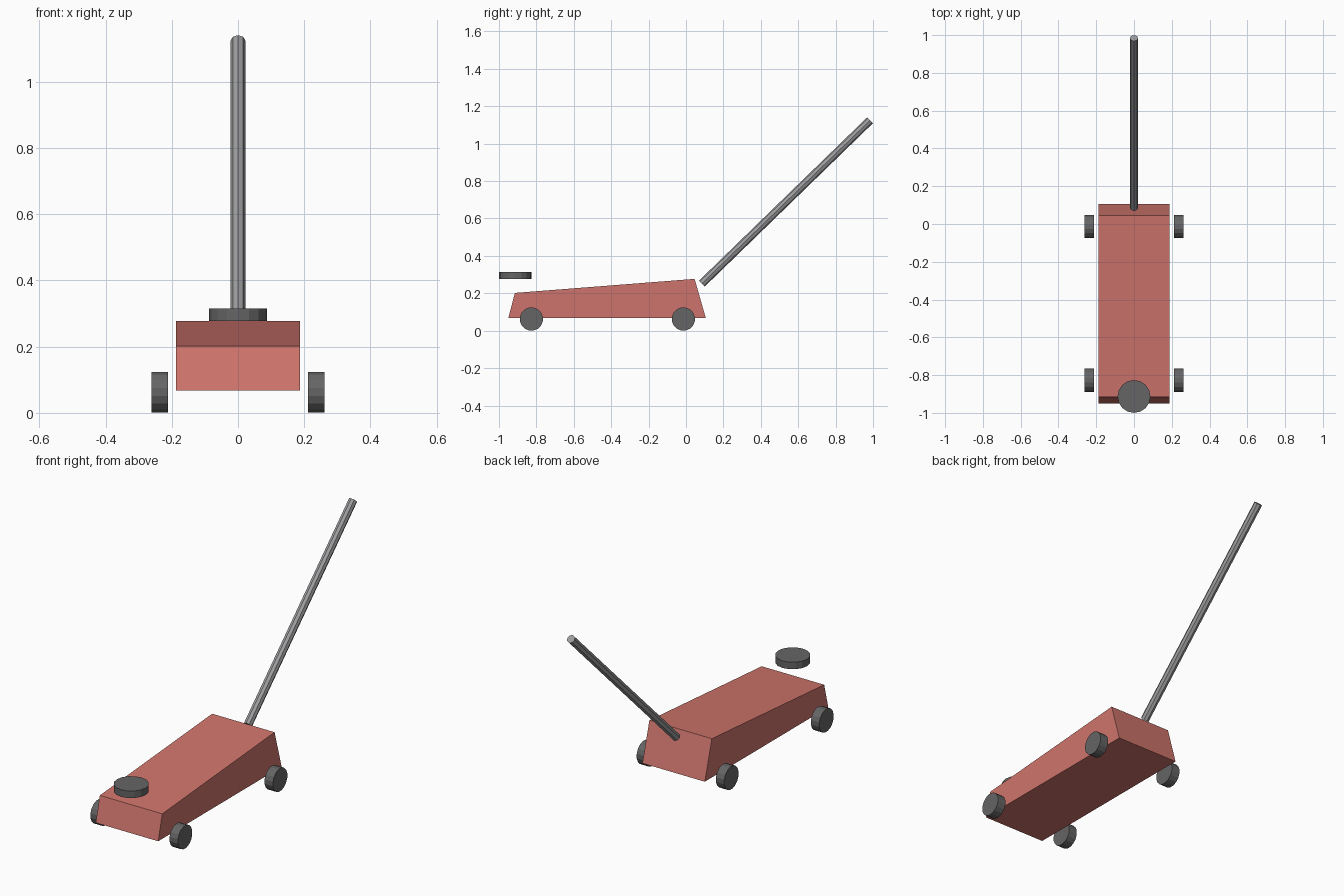
import bpy
import bmesh
import math
from mathutils import Vector, Matrix

cube = bpy.data.objects.get("Cube")
if cube:
    bpy.data.objects.remove(cube, do_unlink=True)


def make_material(name, colour):
    mat = bpy.data.materials.new(name)
    mat.use_nodes = True
    mat.diffuse_color = (*colour, 1)
    mat.node_tree.nodes["Principled BSDF"].inputs["Base Color"].default_value = (*colour, 1)
    return mat


red = make_material("faded red", (0.62, 0.175, 0.15))
dark_grey = make_material("dark grey", (0.13, 0.13, 0.13))
steel_grey = make_material("steel grey", (0.34, 0.34, 0.35))


def add_object(name, bm, mat):
    bmesh.ops.recalc_face_normals(bm, faces=bm.faces[:])
    mesh = bpy.data.meshes.new(name)
    bm.to_mesh(mesh)
    bm.free()
    mesh.materials.append(mat)
    obj = bpy.data.objects.new(name, mesh)
    bpy.context.collection.objects.link(obj)
    return obj


def add_rod(name, start, end, radius, sides, mat, turn=0.0):
    """Flat-faced cylinder between two points."""
    start, end = Vector(start), Vector(end)
    axis = end - start
    bm = bmesh.new()
    bmesh.ops.create_cone(bm, cap_ends=True, segments=sides, radius1=radius,
                          radius2=radius, depth=axis.length,
                          matrix=Matrix.Rotation(turn, 4, 'Z'))
    spin = Vector((0, 0, 1)).rotation_difference(axis).to_matrix().to_4x4()
    bm.transform(Matrix.Translation((start + end) / 2) @ spin)
    return add_object(name, bm, mat)


# Wedge body: side profile extruded across the width
half_width = 0.187
profile = [(-0.95, 0.067), (0.106, 0.067), (0.046, 0.277), (-0.915, 0.202)]
bm = bmesh.new()
face = bm.faces.new([bm.verts.new((-half_width, y, z)) for y, z in profile])
side = bmesh.ops.extrude_face_region(bm, geom=[face])
bmesh.ops.translate(bm, vec=(2 * half_width, 0, 0),
                    verts=[v for v in side["geom"] if isinstance(v, bmesh.types.BMVert)])
add_object("body", bm, red)

# Four wheels standing clear of the body
radius = 0.0625
for end_name, y in (("front", -0.827), ("rear", -0.014)):
    for side_name, s in (("left", 1), ("right", -1)):
        add_rod(f"{end_name}_{side_name}_wheel", (s * 0.212, y, radius),
                (s * 0.262, y, radius), radius, 16, dark_grey, math.pi / 16)

# Round lifting saddle above the nose
add_rod("saddle", (0, -0.913, 0.277), (0, -0.913, 0.315), 0.087, 16, dark_grey)

# Long slanted handle
add_rod("handle", (0, 0.085, 0.252), (0, 0.984, 1.125), 0.022, 8, steel_grey)
